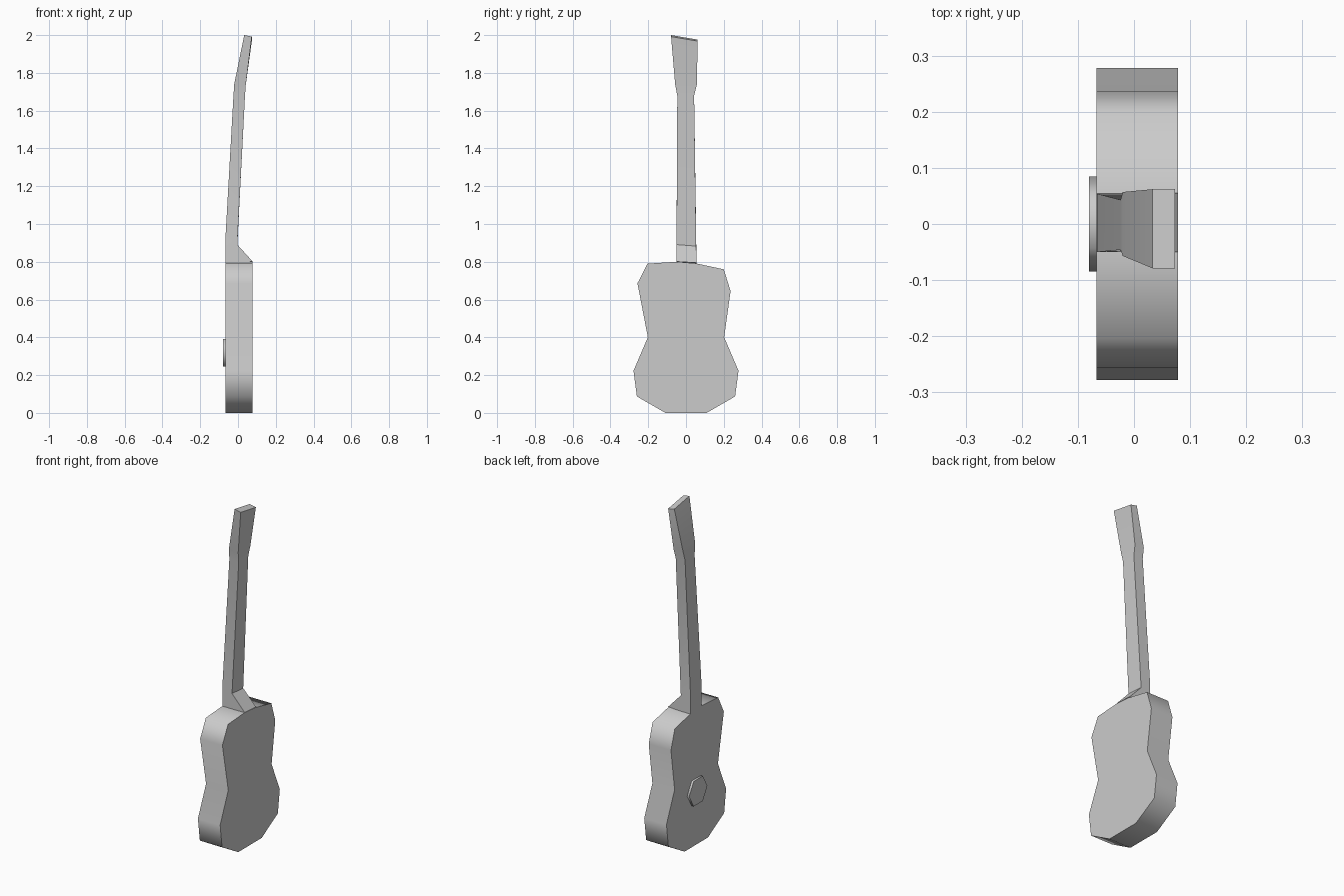
import bpy, bmesh, math

default = bpy.data.objects.get("Cube")
if default:
    bpy.data.objects.remove(default, do_unlink=True)

grey = bpy.data.materials.new("plain_grey")
grey.use_nodes = True
GREY = (0.6, 0.6, 0.6, 1)
grey.diffuse_color = GREY
grey.node_tree.nodes["Principled BSDF"].inputs["Base Color"].default_value = GREY


def loft(name, rings, angle):
    """Skin a stack of equal-length rings, cap both ends and shade by angle."""
    bm = bmesh.new()
    loops = [[bm.verts.new(p) for p in ring] for ring in rings]
    for a, b in zip(loops, loops[1:]):
        for i in range(len(a)):
            j = (i + 1) % len(a)
            bm.faces.new((a[i], a[j], b[j], b[i]))
    bm.faces.new(loops[0][::-1])
    bm.faces.new(loops[-1])
    bmesh.ops.recalc_face_normals(bm, faces=bm.faces)
    mesh = bpy.data.meshes.new(name)
    bm.to_mesh(mesh)
    bm.free()
    mesh.materials.append(grey)
    obj = bpy.data.objects.new(name, mesh)
    bpy.context.collection.objects.link(obj)
    bpy.ops.object.select_all(action="DESELECT")
    obj.select_set(True)
    bpy.context.view_layer.objects.active = obj
    bpy.ops.object.shade_smooth_by_angle(angle=math.radians(angle))
    return obj


def slab(name, outline, x0, x1):
    """Extrude a (y, z) outline from x0 to x1."""
    return loft(name, [[(x, y, z) for y, z in outline] for x in (x0, x1)], 65)


# Waisted body with a slightly uneven upper shoulder
lower_half = [(0.109, 0), (0.26, 0.087), (0.278, 0.223), (0.202, 0.4)]
shoulders = [(0.236, 0.645), (0.2, 0.76), (0.05, 0.792),
             (-0.05, 0.8), (-0.204, 0.79), (-0.257, 0.686)]
outline = lower_half + shoulders + [(-y, z) for y, z in reversed(lower_half)]
slab("body", outline, -0.067, 0.078)

# Six-sided sound hole disc
hexagon = [(0.085 * math.cos(math.radians(a)), 0.318 + 0.085 * math.sin(math.radians(a)))
           for a in range(0, 360, 60)]
slab("sound_hole", hexagon, -0.08, -0.06)

# Neck, from heel to headstock: front x, z, back x, z, side y limits, tilt
sections = [
    (-0.067, 0.79, 0.078, 0.798, -0.05, 0.055, 0.003),
    (-0.066, 0.93, -0.004, 0.887, -0.05, 0.054, 0.004),
    (-0.024, 1.68, 0.037, 1.68, -0.046, 0.043, 0),
    (-0.02, 1.74, 0.041, 1.735, -0.057, 0.057, 0),
    (0.033, 1.988, 0.073, 1.98, -0.079, 0.062, 0.012),
]
loft("neck", [[(xf, y0, zf + t), (xb, y0, zb + t), (xb, y1, zb - t), (xf, y1, zf - t)]
              for xf, zf, xb, zb, y0, y1, t in sections], 30)
